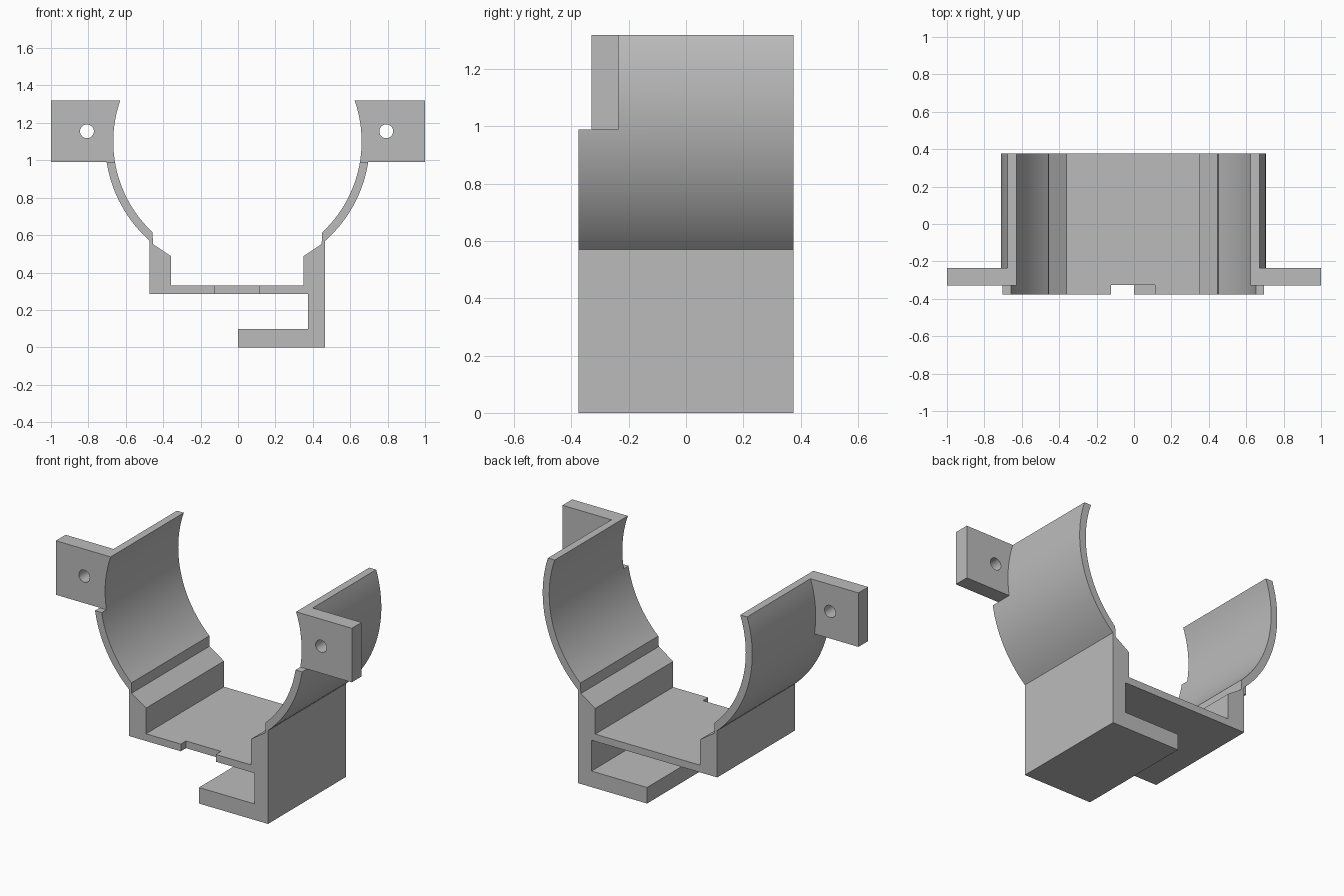
import bpy, bmesh
from math import sin, cos, asin, pi, sqrt

old = bpy.data.objects.get("Cube")
if old:
    bpy.data.objects.remove(old, do_unlink=True)

mat = bpy.data.materials.new("plain grey")
mat.use_nodes = True
grey = (0.5, 0.5, 0.5, 1)
mat.diffuse_color = grey
mat.node_tree.nodes["Principled BSDF"].inputs["Base Color"].default_value = grey

CX, CZ = -0.003, 1.1          # ring axis
R_IN, R_OUT = 0.664, 0.708
TOP, TAB_LOW = 1.32, 0.99
Y0, Y1 = -0.376, 0.376        # bracket front and back
TAB_FRONT, TAB_BACK = -0.33, -0.236


def arc(r, z_from, z_to, side, n=24):
    """Points on the ring at one side, between two heights."""
    a, b = asin((z_from - CZ) / r), asin((z_to - CZ) / r)
    angles = [a + (b - a) * i / n for i in range(n + 1)]
    return [(CX + side * r * cos(t), CZ + r * sin(t)) for t in angles]


def prism(name, profile, y0, y1):
    """Extrude an x-z profile along y."""
    bm = bmesh.new()
    face = bm.faces.new([bm.verts.new((x, y0, z)) for x, z in profile])
    new = bmesh.ops.extrude_face_region(bm, geom=[face])["geom"]
    verts = [g for g in new if isinstance(g, bmesh.types.BMVert)]
    bmesh.ops.translate(bm, verts=verts, vec=(0, y1 - y0, 0))
    bmesh.ops.recalc_face_normals(bm, faces=bm.faces)
    me = bpy.data.meshes.new(name)
    bm.to_mesh(me)
    bm.free()
    ob = bpy.data.objects.new(name, me)
    bpy.context.collection.objects.link(ob)
    me.materials.append(mat)
    return ob


def combine(target, tool, operation):
    mod = target.modifiers.new(operation.lower(), "BOOLEAN")
    mod.operation, mod.solver, mod.object = operation, "EXACT", tool
    bpy.context.view_layer.objects.active = target
    bpy.ops.object.modifier_apply(modifier=mod.name)
    bpy.data.objects.remove(tool, do_unlink=True)


def rect(x0, x1, z0, z1):
    return [(x0, z0), (x1, z0), (x1, z1), (x0, z1)]


# Main cross-section: left jaw, stepped channel, right jaw and lower hook
STEP, JAW, FLOOR, UNDER = 0.615, 0.57, 0.33, 0.286
profile = arc(R_IN, TOP, STEP, -1)
profile += [(-0.455, 0.552), (-0.358, 0.487), (-0.358, FLOOR)]
profile += [(0.35, FLOOR), (0.35, 0.487), (0.447, 0.552)]
profile += arc(R_IN, STEP, TOP, 1)
profile += arc(R_OUT, TOP, JAW, 1)
profile += [(0.466, 0), (0, 0), (0, 0.098), (0.375, 0.098), (0.375, UNDER)]
profile += [(-0.474, UNDER)]
profile += arc(R_OUT, JAW, TOP, -1)
body = prism("clamp_bracket", profile, Y0, Y1)

# Front notch in the floor, and the jaw fronts set back above the tab base
combine(body, prism("floor_notch", rect(-0.123, 0.113, 0.2, 0.4), Y0 - 0.1, -0.326), "DIFFERENCE")
for s in (-1, 1):
    x0, x1 = sorted((s * 0.5, s * 0.9))
    combine(body, prism("jaw_notch", rect(x0, x1, TAB_LOW, 1.5), Y0 - 0.1, TAB_FRONT), "DIFFERENCE")

# Mounting tabs with screw holes
for s in (-1, 1):
    shape = [(s, TAB_LOW)] + arc((R_IN + R_OUT) / 2, TAB_LOW, TOP, s) + [(s, TOP)]
    tab = prism("mounting_tab", shape, TAB_FRONT, TAB_BACK)
    hx, hz, hr = CX * 2.5 + s * 0.8, 1.155, 0.037
    circle = [(hx + hr * cos(i * pi / 16), hz + hr * sin(i * pi / 16)) for i in range(32)]
    combine(tab, prism("screw_hole", circle, TAB_FRONT - 0.1, TAB_BACK + 0.1), "DIFFERENCE")
    combine(body, tab, "UNION")

bpy.ops.object.select_all(action="DESELECT")
body.select_set(True)
bpy.context.view_layer.objects.active = body
bpy.ops.object.shade_smooth_by_angle(angle=pi / 9)
